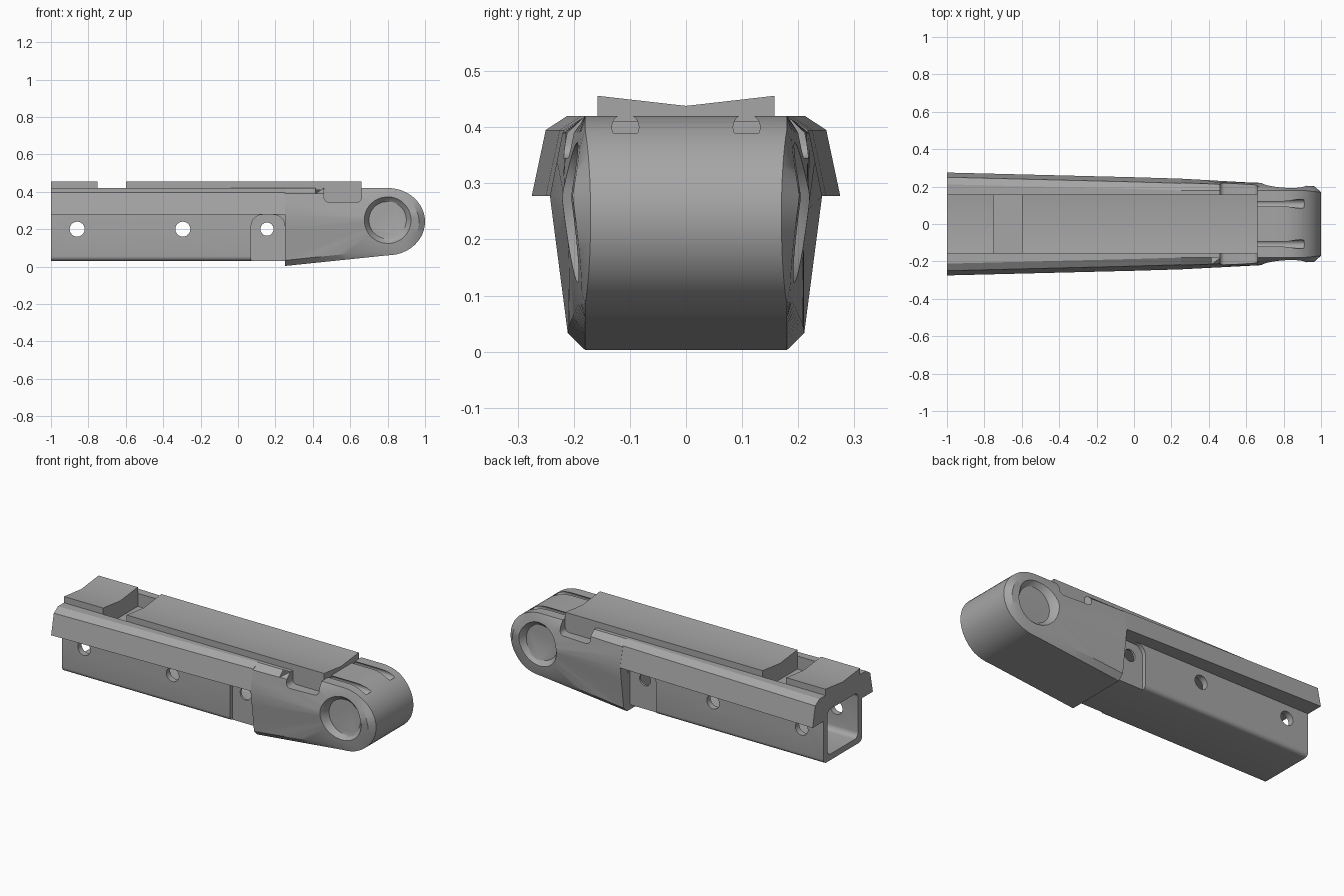
import bpy, bmesh, math
from mathutils import Vector, Matrix

if "Cube" in bpy.data.objects:
    bpy.data.objects.remove(bpy.data.objects["Cube"])

GREY = (0.38, 0.38, 0.38, 1)
grey = bpy.data.materials.new("plain_grey")
grey.use_nodes = True
grey.diffuse_color = GREY
grey.node_tree.nodes["Principled BSDF"].inputs["Base Color"].default_value = GREY


def finish(name, bm):
    bmesh.ops.recalc_face_normals(bm, faces=bm.faces)
    mesh = bpy.data.meshes.new(name)
    bm.to_mesh(mesh)
    bm.free()
    mesh.materials.append(grey)
    obj = bpy.data.objects.new(name, mesh)
    bpy.context.collection.objects.link(obj)
    return obj


def box(name, lo, hi, radius=0, axis=0):
    """Box between two corners; edges along one axis may be rounded."""
    lo, hi = Vector(lo), Vector(hi)
    bm = bmesh.new()
    bmesh.ops.create_cube(bm, size=1)
    for v in bm.verts:
        v.co = (lo + hi) / 2 + v.co * (hi - lo)
    if radius:
        edges = [e for e in bm.edges
                 if abs((e.verts[0].co - e.verts[1].co)[axis]) > 1e-4]
        bmesh.ops.bevel(bm, geom=edges, offset=radius, segments=5,
                        profile=0.5, affect='EDGES')
    return finish(name, bm)


def rod(name, centre, radius, length, axis):
    bm = bmesh.new()
    bmesh.ops.create_cone(bm, cap_ends=True, segments=32, radius1=radius,
                          radius2=radius, depth=length)
    turn = Matrix.Rotation(math.pi / 2, 4, 'Y' if axis == 'X' else 'X')
    bmesh.ops.transform(bm, matrix=Matrix.Translation(centre) @ turn, verts=bm.verts)
    return finish(name, bm)


def loft(name, rings, closed_ends=True):
    """Skin a list of equal-length closed rings."""
    bm = bmesh.new()
    rows = [[bm.verts.new(p) for p in ring] for ring in rings]
    n = len(rows[0])
    for a, b in zip(rows, rows[1:]):
        for i in range(n):
            j = (i + 1) % n
            bm.faces.new((a[i], a[j], b[j], b[i]))
    if closed_ends:
        bm.faces.new(rows[0])
        bm.faces.new(rows[-1])
    return finish(name, bm)


def cut(obj, cutters):
    bpy.context.view_layer.objects.active = obj
    for c in cutters:
        mod = obj.modifiers.new("cut", 'BOOLEAN')
        mod.operation, mod.solver, mod.object = 'DIFFERENCE', 'EXACT', c
        bpy.ops.object.modifier_apply(modifier=mod.name)
        bpy.data.objects.remove(c)


def half_width(x):
    """Taper of the body along its length."""
    table = [(-1, .275), (0, .25), (.4, .238), (.7, .22), (1, .2)]
    for (x0, w0), (x1, w1) in zip(table, table[1:]):
        if x <= x1:
            return w0 + (w1 - w0) * (x - x0) / (x1 - x0)
    return table[-1][1]


RIDGE, TOP, BACK = .277, .42, .25      # ridge height, deck height, rear of head


def side_y(x, z):
    return half_width(x) - (.2 if z > RIDGE else .13) * abs(z - RIDGE)


# Flared upper deck along the tube
def deck_ring(x):
    w = half_width(x)
    half = [(w, RIDGE), (w - .025, .395), (w - .063, TOP)]
    return [(x, y, z) for y, z in half] + [(x, -y, z) for y, z in reversed(half)]


deck = loft("upper_deck", [deck_ring(x) for x in (-1, 0, BACK + .001)])
cut(deck, [box("slot", (-.75, -.158, .345), (-.6, .158, .6)),
           box("bore", (-1.1, -.14, .1), (.2, .14, .325), .03)])

# Hollow square tube with side recesses and cross holes
tube = box("square_tube", (-1, -.175, .03), (.3, .175, .335), .025)
cutters = [box("bore", (-1.1, -.14, .065), (.22, .14, .325), .03)]
for s in (-1, 1):
    ys = sorted((s * .152, s * .3))
    cutters.append(box("recess", (.07, ys[0], -.2), (.25, ys[1], .277), .06, 1))
for x, r in ((-.86, .04), (-.295, .04), (.155, .035)):
    cutters.append(rod("hole", (x, 0, .2), r, 1, 'Y'))
cut(tube, cutters)

# Rounded head: side outline with its inset direction
outline = []
for i in range(10):                                   # underside
    t = i / 10
    outline.append((BACK + .55 * t, .003 + .057 * t, 0, -1))
for i in range(25):                                   # nose
    a = math.pi * (i / 24 - .5)
    outline.append((.8 + .2 * math.cos(a), .24 + .18 * math.sin(a),
                    math.cos(a), math.sin(a)))
for i in range(1, 11):                                # top
    outline.append((.8 - .055 * i, TOP, 0, 1))
for z in (.34, RIDGE, .2, .1):                        # rear edge
    outline.append((BACK, z, 0, 0))

PIVOT = (.8, .248)


def pocket_ring(radius, depth):
    ring = []
    for x, z, _, _ in outline:
        a = math.atan2(z - PIVOT[1], x - PIVOT[0])
        px, pz = PIVOT[0] + radius * math.cos(a), PIVOT[1] + radius * math.sin(a)
        ring.append((px, side_y(px, pz) - depth, pz))
    return ring


edge = [(x, .18 - .01 * max(0, x - .9) * 10, z) for x, z, _, _ in outline]
shoulder = []
for x, z, nx, nz in outline:
    x, z = x - .032 * nx, z - .03 * nz
    shoulder.append((x, side_y(x, z), z))
floor = [(x, .17, z) for x, _, z in pocket_ring(.1, 0)]
side = [edge, shoulder, pocket_ring(.125, 0), pocket_ring(.11, .02), floor]
mirror = [[(x, -y, z) for x, y, z in ring] for ring in side]
head = loft("rounded_head", mirror[::-1] + side)

# Side notches and top grooves in the head
cutters = []
for s in (-1, 1):
    ys = sorted((s * .158, s * .4))
    cutters.append(box("notch", (.46, ys[0], .345), (.66, ys[1], .6), .025, 1))
    cutters.append(rod("groove", (.76, s * .108, .4), .024, .3, 'X'))
cut(head, cutters)

# Shallow V-topped rail in two lengths
for name, x0, x1 in (("rear_rail", -1, -.75), ("main_rail", -.6, .66)):
    section = [(-.158, .41), (.158, .41), (.158, .456), (0, .438), (-.158, .456)]
    loft(name, [[(x, y, z) for y, z in section] for x in (x0, x1)])

# Smooth shading with crisp edges
bpy.ops.object.select_all(action='DESELECT')
for name in ("upper_deck", "square_tube", "rounded_head", "rear_rail", "main_rail"):
    obj = bpy.data.objects[name]
    obj.select_set(True)
    bpy.context.view_layer.objects.active = obj
bpy.ops.object.shade_smooth_by_angle(angle=math.radians(25))
